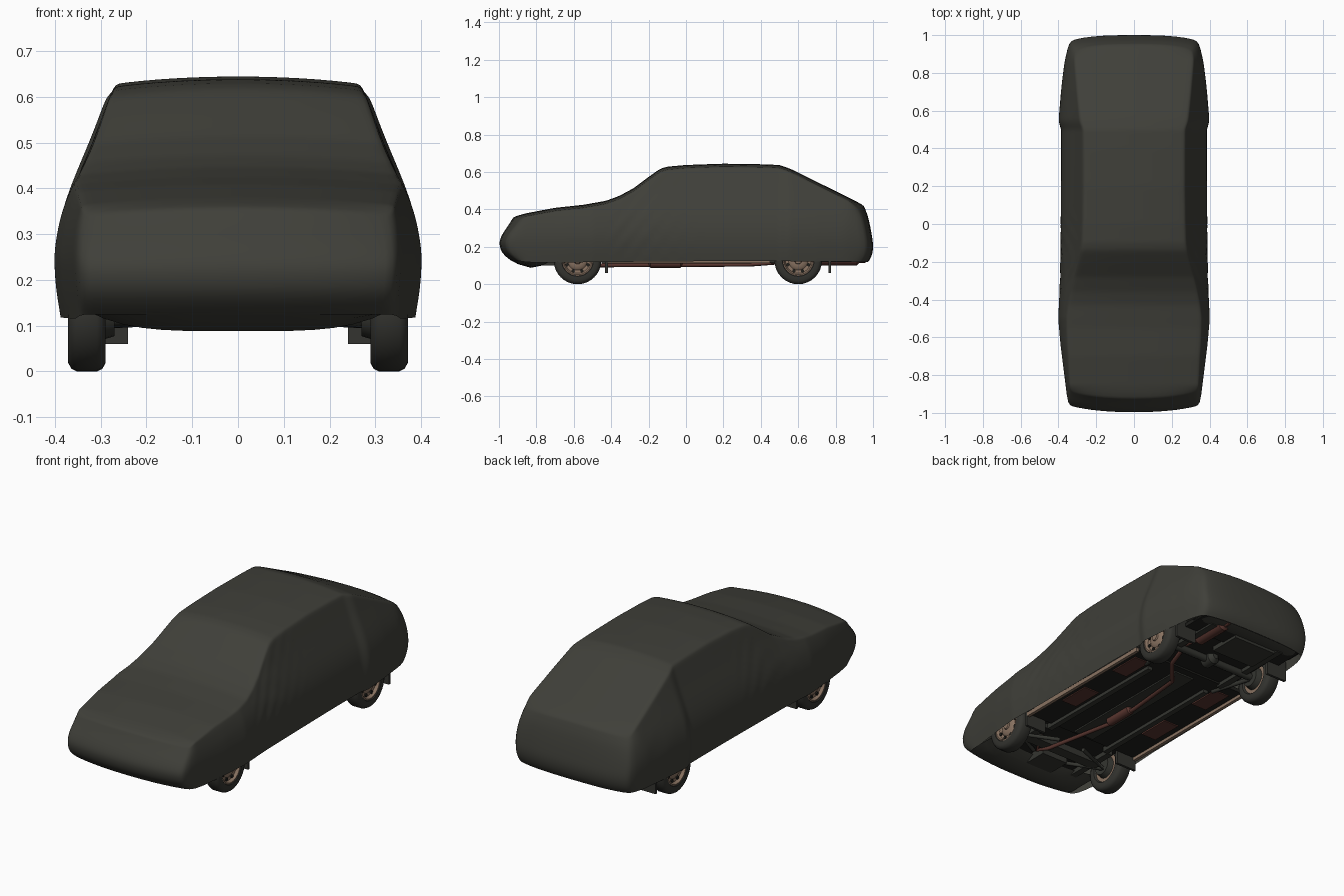
import bpy, bmesh, math
from mathutils import Vector

if "Cube" in bpy.data.objects:
    bpy.data.objects.remove(bpy.data.objects["Cube"])


def material(name, rgb):
    m = bpy.data.materials.new(name)
    m.diffuse_color = (*rgb, 1)
    m.use_nodes = True
    m.node_tree.nodes["Principled BSDF"].inputs["Base Color"].default_value = m.diffuse_color
    return m


COVER = material("dark_olive_cloth", (0.050, 0.050, 0.041))
RUBBER = material("tyre_rubber", (0.034, 0.034, 0.029))
RIM = material("tan_rim", (0.25, 0.17, 0.12))
RUST = material("rusty_exhaust", (0.10, 0.036, 0.028))
FLOOR = material("black_underbody", (0.014, 0.014, 0.012))
RAIL = material("dark_grey_rail", (0.035, 0.036, 0.030))


def finish(bm, name, mat, angle=40):
    bmesh.ops.recalc_face_normals(bm, faces=bm.faces)
    me = bpy.data.meshes.new(name)
    bm.to_mesh(me)
    bm.free()
    me.materials.append(mat)
    ob = bpy.data.objects.new(name, me)
    bpy.context.collection.objects.link(ob)
    bpy.ops.object.select_all(action='DESELECT')
    ob.select_set(True)
    bpy.context.view_layer.objects.active = ob
    bpy.ops.object.shade_smooth_by_angle(angle=math.radians(angle))
    return ob


def box(name, lo, hi, mat):
    bm = bmesh.new()
    bmesh.ops.create_cube(bm, size=1)
    for v in bm.verts:
        v.co = Vector([(a + b) / 2 + c * (b - a) for a, b, c in zip(lo, hi, v.co)])
    return finish(bm, name, mat)


def lathe(name, profile, centre, mat, axis='X', n=32, closed=False):
    """Spin (offset along axis, radius) points round the axis."""
    bm = bmesh.new()
    rings = []
    for a, r in profile:
        ring = []
        for i in range(n):
            c, s = r * math.cos(math.tau * i / n), r * math.sin(math.tau * i / n)
            ring.append(bm.verts.new(Vector((a, c, s) if axis == 'X' else (c, a, s)) + Vector(centre)))
        rings.append(ring)
    pairs = list(zip(rings, rings[1:])) + ([(rings[-1], rings[0])] if closed else [])
    for p, q in pairs:
        for i in range(n):
            bm.faces.new((p[i], p[(i + 1) % n], q[(i + 1) % n], q[i]))
    if not closed:
        bm.faces.new(rings[0])
        bm.faces.new(rings[-1])
    return finish(bm, name, mat)


def pipe(name, pts, r, mat):
    cu = bpy.data.curves.new(name, 'CURVE')
    cu.dimensions = '3D'
    cu.bevel_depth, cu.bevel_resolution, cu.use_fill_caps = r, 2, True
    sp = cu.splines.new('POLY')
    sp.points.add(len(pts) - 1)
    for p, co in zip(sp.points, pts):
        p.co = (*co, 1)
    cu.materials.append(mat)
    ob = bpy.data.objects.new(name, cu)
    bpy.context.collection.objects.link(ob)


def lerp(table, x):
    if x <= table[0][0]:
        return table[0][1]
    for (a, p), (b, q) in zip(table, table[1:]):
        if x <= b:
            return p + (q - p) * (x - a) / (b - a)
    return table[-1][1]


# Cloth cover: a box grid mapped onto side profile, section and plan curves
TOP = [(-.925, .362), (-.88, .376), (-.7, .41), (-.55, .426), (-.43, .447), (-.36, .472),
       (-.28, .515), (-.2, .575), (-.14, .618), (-.1, .63), (0, .639), (.2, .646),
       (.4, .643), (.5, .639), (.56, .618), (.95, .425)]
HEM = [(-.93, .125), (-.8, .115), (-.3, .12), (.3, .125), (.9, .12)]
SIDE = [(.09, .385), (.12, .388), (.18, .398), (.25, .403), (.32, .394), (.38, .378),
        (.45, .35), (.52, .322), (.6, .294), (.65, .276)]
PLAN = [(-.93, .87), (-.86, .90), (-.65, .965), (-.5, 1.0), (-.3, .975), (.0, .97),
        (.5, .965), (.545, 1.0), (.7, .965), (.85, .92), (.9, .895), (.96, .85)]
NOSE = [(.125, -.935), (.16, -.985), (.22, -1.004), (.27, -.985), (.31, -.955), (.36, -.925)]
TAIL = [(.12, .975), (.15, .996), (.2, 1.004), (.3, .988), (.37, .972), (.425, .95)]
US = [-1, -.93, -.8, -.5, 0, .5, .8, .93, 1]
TS = [0, .08, .2, .32, .44, .56, .68, .8, .9, .96, 1]
YS = [-.925] + [-.86 + i * 1.74 / 96 for i in range(97)] + [.95]
NU, NT, NY = len(US) - 1, len(TS) - 1, len(YS) - 1


def cover_point(i, j, k):
    u, y, t = US[i], YS[j], TS[k]
    top, hem = lerp(TOP, y), lerp(HEM, y)
    z = hem + t * (top - hem)
    w = lerp(SIDE, z) * lerp(PLAN, y)
    # diagonal folds below the windscreen
    fade = max(0, 1 - abs((y + .17) / .27) ** 2) * math.sin(math.pi * t)
    w += .006 * fade * math.sin(70 * (y - .8 * z))
    if j == 0:
        y = lerp(NOSE, z) + .04 * abs(u) ** 2.5
    elif j == NY:
        y = lerp(TAIL, z) - .035 * abs(u) ** 4
    return u * w, y, z - .018 * u * u * t ** 3


bm = bmesh.new()
V = {}
for i in range(NU + 1):
    for j in range(NY + 1):
        for k in range(NT + 1):
            if i in (0, NU) or j in (0, NY) or k == NT:
                V[i, j, k] = bm.verts.new(cover_point(i, j, k))
for i in range(NU):
    for j in range(NY):
        bm.faces.new((V[i, j, NT], V[i + 1, j, NT], V[i + 1, j + 1, NT], V[i, j + 1, NT]))
for k in range(NT):
    for i in (0, NU):
        for j in range(NY):
            bm.faces.new((V[i, j, k], V[i, j + 1, k], V[i, j + 1, k + 1], V[i, j, k + 1]))
    for j in (0, NY):
        for i in range(NU):
            bm.faces.new((V[i, j, k], V[i + 1, j, k], V[i + 1, j, k + 1], V[i, j, k + 1]))
cover = finish(bm, "car_cover", COVER, 80)
cover.modifiers.new("smooth", 'SUBSURF').levels = 1
cover.modifiers["smooth"].render_levels = 1

# Cloth tucked under the nose and tail
for name, path, half in (("front_tuck", [(-.94, .13), (-.9, .108), (-.83, .088), (-.77, .1), (-.72, .13)], .335),
                         ("rear_tuck", [(.97, .122), (.93, .116), (.88, .13)], .32)):
    bm = bmesh.new()
    rows = []
    for y, z in path:
        rows.append([bm.verts.new((half * u / 8, y + (.04 if y < 0 else -.03) * abs(u / 8) ** 3,
                                   .135 - (.135 - z) * (1 - (u / 8) ** 4))) for u in range(-8, 9)])
    for a, b in zip(rows, rows[1:]):
        for i in range(16):
            bm.faces.new((a[i], a[i + 1], b[i + 1], b[i]))
    finish(bm, name, COVER, 60)

# Wheels
TYRE = [(-.04, .085), (-.041, .108), (-.034, .121), (-.022, .127), (.022, .127),
        (.034, .121), (.041, .108), (.04, .085), (.03, .078), (-.03, .078)]
DISC = [(-.03, .083), (.036, .085), (.037, .076), (.022, .068), (.020, .052),
        (.030, .040), (.030, .020), (.038, .017), (.038, .006)]
for side, sx in (("right", 1), ("left", -1)):
    for end, y in (("front", -.58), ("rear", .60)):
        c = (sx * .33, y, .127)
        tag = f"{end}_{side}"
        lathe(tag + "_tyre", [(sx * a, r) for a, r in TYRE], c, RUBBER, closed=True)
        lathe(tag + "_rim", [(sx * a, r) for a, r in DISC], c, RIM)
        for n in range(8):
            a = math.tau * (n + .5) / 8
            lathe(f"{tag}_rim_hole_{n}", [(sx * .0, .009), (sx * .027, .009)],
                  (c[0], y + .06 * math.cos(a), .127 + .06 * math.sin(a)), FLOOR, n=10)
        lathe(tag + "_brake_drum", [(-sx * .06, .05), (-sx * .028, .06)], c, RAIL, n=20)
        # Mud flap behind each wheel
        fy = y + (.155 if y < 0 else .168)
        xs = sorted((sx * .24, sx * .362))
        box(tag + "_mud_flap", (xs[0], fy - .007, .06), (xs[1], fy + .007, .17), RUBBER)
    # Sills, floor rails and floor panels
    for name, x0, x1, y0, y1, z0, z1, mat in (
            ("sill", .345, .362, -.42, .45, .113, .135, RIM),
            ("floor_rail", .17, .20, -.45, .35, .112, .14, RAIL),
            ("front_rail", .20, .235, -.85, -.45, .115, .15, RAIL),
            ("rear_rail", .20, .235, .42, .9, .12, .15, RAIL),
            ("front_floor_panel", .22, .31, -.2, -.02, .124, .14, RUST),
            ("rear_floor_panel", .22, .31, .2, .38, .124, .14, RUST)):
        xs = sorted((sx * x0, sx * x1))
        box(f"{side}_{name}", (xs[0], y0, z0), (xs[1], y1, z1), mat)
    pipe(side + "_front_arm", [(sx * .08, -.5, .115), (sx * .28, -.57, .105), (sx * .1, -.68, .125)], .011, RAIL)
    pipe(side + "_trailing_arm", [(sx * .22, .36, .13), (sx * .27, .6, .115)], .012, RAIL)

# Underbody
box("middle_floor", (-.35, -.42, .13), (.35, .44, .15), FLOOR)
box("front_floor", (-.26, -.87, .14), (.26, -.42, .16), FLOOR)
box("rear_floor", (-.26, .44, .14), (.26, .80, .16), FLOOR)
box("boot_floor", (-.31, .78, .13), (.31, .94, .15), FLOOR)
box("nose_floor", (-.3, -.9, .14), (.3, -.75, .16), FLOOR)
box("front_crossmember", (-.24, -.61, .105), (.24, -.55, .14), RAIL)
box("engine_sump", (-.09, -.8, .1), (.07, -.64, .15), RAIL)
box("transmission_tunnel", (-.06, -.4, .122), (.06, .4, .14), RAIL)
box("fuel_tank", (-.2, .7, .115), (.06, .88, .15), RAIL)
pipe("rear_axle", [(-.29, .6, .127), (.29, .6, .127)], .02, RAIL)
lathe("axle_housing", [(-.05, .015), (-.03, .036), (.03, .036), (.05, .015)], (0, .6, .13), RAIL, axis='Y', n=16)

# Exhaust
pipe("exhaust_pipe", [(.16, -.55, .13), (.11, -.64, .105), (.08, -.58, .1), (0, -.2, .103), (0, .0, .103),
                      (.03, .34, .105), (.14, .47, .115), (.17, .62, .15), (.17, .75, .125),
                      (.17, .96, .125)], .011, RUST)
lathe("middle_silencer", [(-.09, .012), (-.08, .024), (.08, .024), (.09, .012)], (0, -.11, .112), RUST, axis='Y', n=16)
lathe("rear_silencer", [(-.11, .015), (-.095, .034), (.095, .034), (.11, .015)], (.17, .82, .135), RUST, axis='Y', n=16)
